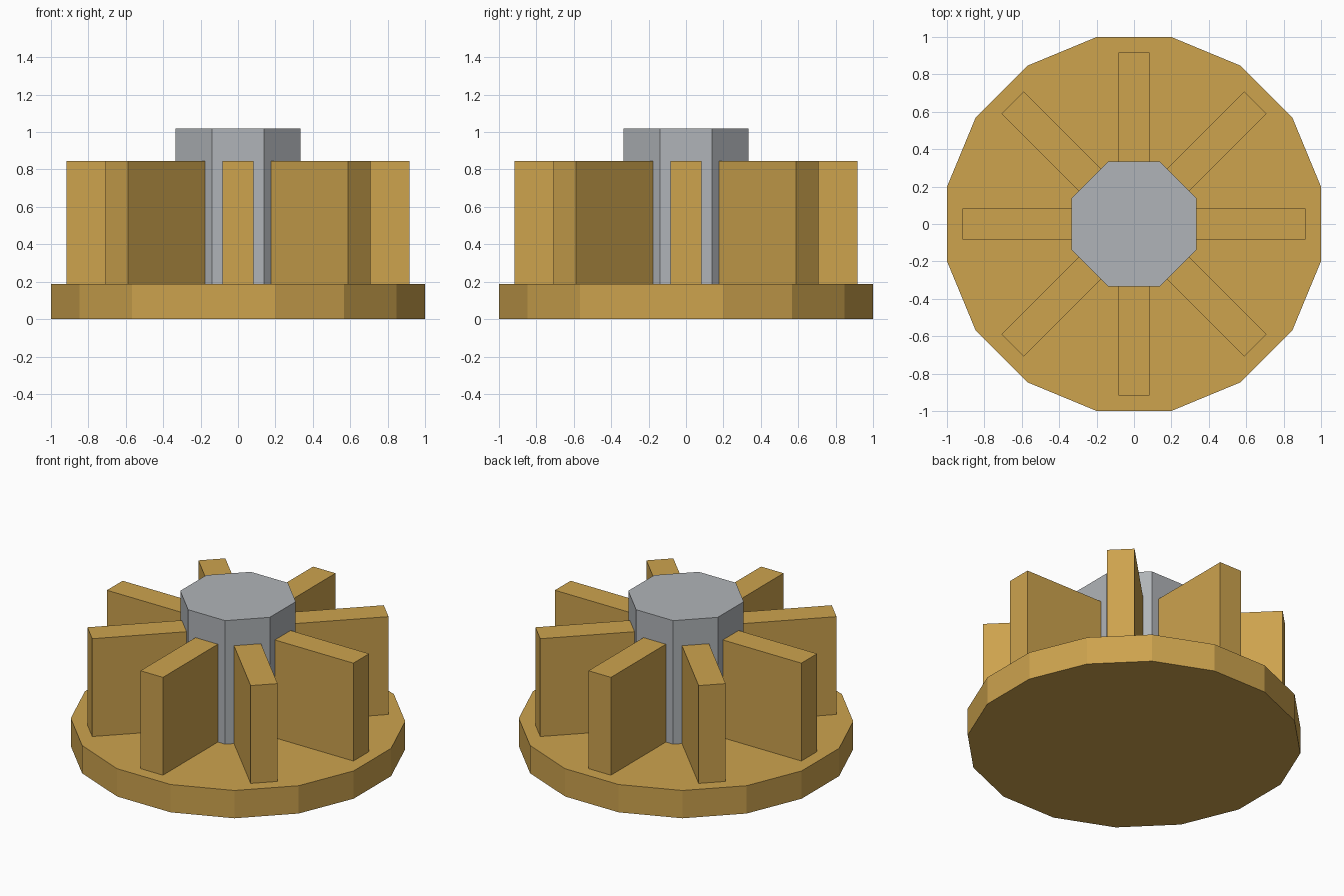
import bpy
from math import pi, cos
from mathutils import Matrix

cube = bpy.data.objects.get("Cube")
if cube:
    bpy.data.objects.remove(cube, do_unlink=True)


def make_material(name, color):
    mat = bpy.data.materials.new(name)
    mat.use_nodes = True
    mat.diffuse_color = color
    mat.node_tree.nodes["Principled BSDF"].inputs["Base Color"].default_value = color
    return mat


def prism(name, sides, apothem, bottom, top, mat):
    """Upright prism with a flat side facing each axis."""
    bpy.ops.mesh.primitive_cylinder_add(
        vertices=sides, radius=apothem / cos(pi / sides), depth=top - bottom)
    obj = bpy.context.object
    obj.name = name
    obj.data.transform(Matrix.Translation((0, 0, (top + bottom) / 2))
                       @ Matrix.Rotation(pi / sides, 4, "Z"))
    obj.data.materials.append(mat)
    return obj


def fin(name, angle, inner, outer, width, bottom, top, mat):
    """Upright radial plate."""
    bpy.ops.mesh.primitive_cube_add(size=1)
    obj = bpy.context.object
    obj.name = name
    size = Matrix.Diagonal((outer - inner, width, top - bottom, 1))
    place = Matrix.Translation(((inner + outer) / 2, 0, (bottom + top) / 2))
    obj.data.transform(Matrix.Rotation(angle, 4, "Z") @ place @ size)
    obj.data.materials.append(mat)
    return obj


tan = make_material("tan", (0.61, 0.366, 0.076, 1))
grey = make_material("grey", (0.434, 0.456, 0.479, 1))

# Round base plate and central hub
prism("base_plate", 16, 1.0, 0.0, 0.187, tan)
prism("hub", 8, 0.333, 0.02, 1.018, grey)

# Eight radial fins, rooted in the hub and the plate
for i in range(8):
    fin(f"fin_{i + 1}", i * pi / 4, 0.28, 0.917, 0.167, 0.15, 0.845, tan)
